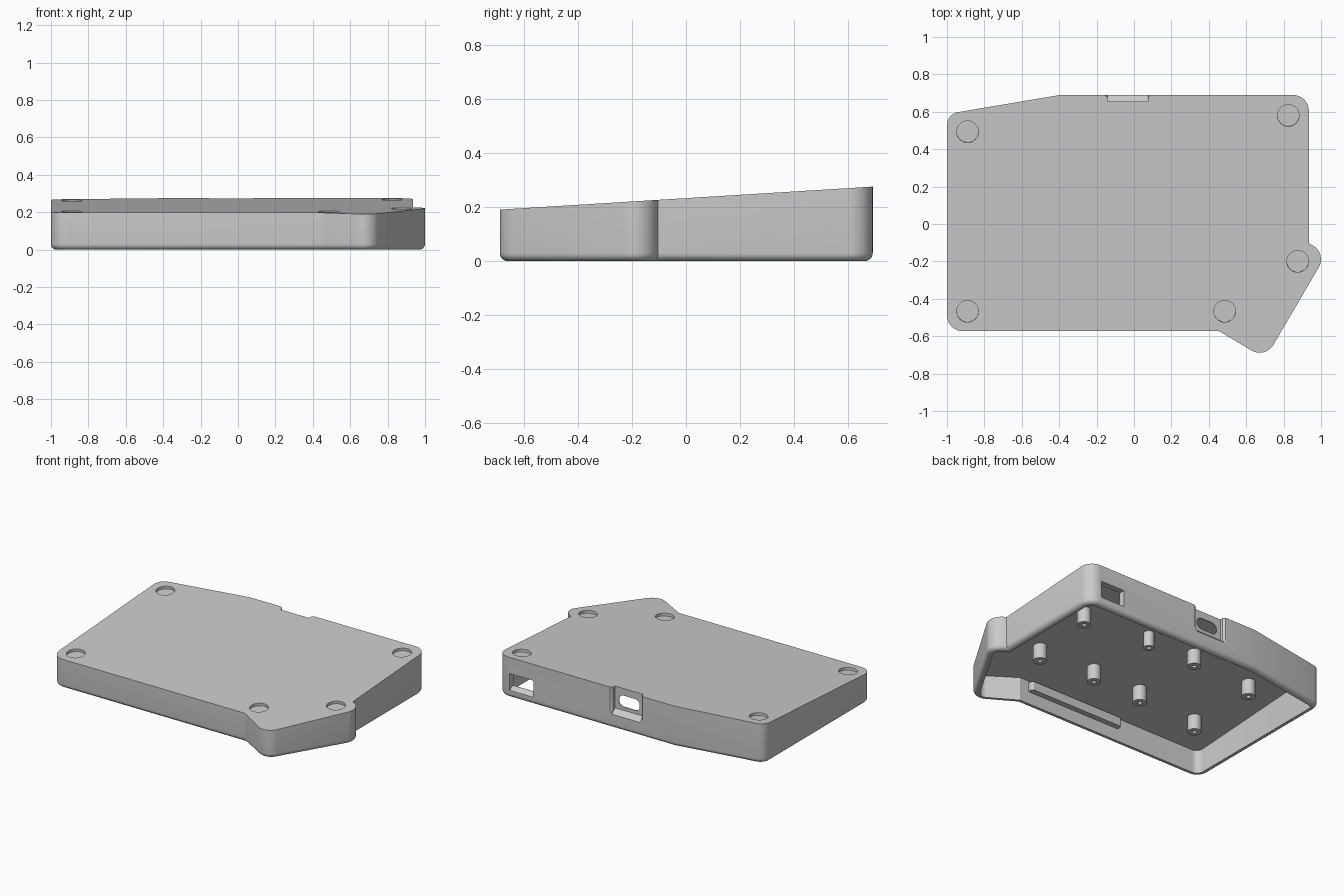
import bpy, bmesh, math
from mathutils import Vector, Matrix

SLOPE = 0.0616
TILT = math.atan(SLOPE)
WALL, ROUND, FLOOR = 0.04, 0.03, 0.04

cube = bpy.data.objects.get("Cube")
if cube:
    bpy.data.objects.remove(cube, do_unlink=True)

grey = bpy.data.materials.new("plain_grey")
grey.use_nodes = True
grey.diffuse_color = (0.6, 0.6, 0.6, 1)
grey.node_tree.nodes["Principled BSDF"].inputs["Base Color"].default_value = (0.6, 0.6, 0.6, 1)


def top_z(y):
    return 0.2325 + SLOPE * y


def finish(name, bm):
    bmesh.ops.recalc_face_normals(bm, faces=bm.faces)
    mesh = bpy.data.meshes.new(name)
    bm.to_mesh(mesh)
    bm.free()
    mesh.materials.append(grey)
    obj = bpy.data.objects.new(name, mesh)
    bpy.context.collection.objects.link(obj)
    return obj


def activate(obj):
    bpy.ops.object.select_all(action='DESELECT')
    obj.select_set(True)
    bpy.context.view_layer.objects.active = obj


def rounded(corners, inset=0.0, segs=8):
    """Counter-clockwise corners (x, y, radius), inset and filleted."""
    out = []
    n = len(corners)
    for i, (x, y, r) in enumerate(corners):
        p = Vector((x, y))
        e1 = (p - Vector(corners[i - 1][:2])).normalized()
        e2 = (Vector(corners[(i + 1) % n][:2]) - p).normalized()
        n1, n2 = Vector((-e1.y, e1.x)), Vector((-e2.y, e2.x))
        miter = (n1 + n2) / (1 + n1.dot(n2))
        p = p + miter * inset
        if r == 0:
            out.append(p)
            continue
        r = max(r - inset, 0.01)
        turn = math.atan2(n1.cross(n2), n1.dot(n2))
        for k in range(segs + 1):
            a = turn * k / segs
            out.append(p + miter * r - r * (Matrix.Rotation(a, 2) @ n1))
    return out


def loft(name, rings):
    bm = bmesh.new()
    loops = [[bm.verts.new(v) for v in ring] for ring in rings]
    for a, b in zip(loops, loops[1:]):
        for i in range(len(a)):
            j = (i + 1) % len(a)
            bm.faces.new((a[i], a[j], b[j], b[i]))
    bm.faces.new(loops[0])
    bm.faces.new(loops[-1])
    return finish(name, bm)


def cut(target, cutter):
    cutter.hide_render = True
    activate(target)
    mod = target.modifiers.new("cut", 'BOOLEAN')
    mod.operation = 'DIFFERENCE'
    mod.solver = 'EXACT'
    mod.object = cutter
    bpy.ops.object.modifier_apply(modifier=mod.name)
    bpy.data.objects.remove(cutter, do_unlink=True)


# Tray shell: sloped top plate, rounded lower rim, hollow underside
R = 0.085
outline = [(-1, -0.573, R), (0.455, -0.573, 0), (0.702, -0.72, R), (1.032, -0.157, R),
           (0.935, -0.103, 0), (0.935, 0.69, R), (-0.395, 0.69, 0), (-1, 0.588, 0.07)]
rings = [[(p.x, p.y, top_z(p.y)) for p in rounded(outline)]]
for k in range(7):
    a = math.pi / 2 * k / 6
    rings.append([(p.x, p.y, ROUND * (1 - math.sin(a)))
                  for p in rounded(outline, ROUND * (1 - math.cos(a)))])
inner = rounded(outline, WALL)
rings.append([(p.x, p.y, 0) for p in inner])
rings.append([(p.x, p.y, top_z(p.y) - FLOOR) for p in inner])
case = loft("case_shell", rings)

# Shallow round foot recesses in the top plate
for x, y in [(-0.89, 0.493), (0.825, 0.58), (0.875, -0.2), (0.485, -0.467), (-0.89, -0.467)]:
    bm = bmesh.new()
    bmesh.ops.create_cone(bm, cap_ends=True, segments=48, radius1=0.058, radius2=0.058, depth=0.036)
    foot = finish("foot_cutter", bm)
    foot.matrix_world = Matrix.Translation((x, y, top_z(y))) @ Matrix.Rotation(TILT, 4, 'X')
    bpy.context.view_layer.update()
    cut(case, foot)

# Cable notch in the back edge, with flared sides and a sloped sill
notch = [(-0.142, 0.656), (0.074, 0.656), (0.074, 0.675), (0.09, 0.692), (0.09, 0.75),
         (-0.158, 0.75), (-0.158, 0.692), (-0.142, 0.675)]
sill = [(x, max(y, 0.692), 0.095) for x, y in notch[2:-1]]
sill = [(-0.142, 0.69, 0.095), (0.074, 0.69, 0.095)] + sill + [(-0.142, 0.691, 0.095)]
cut(case, loft("notch_cutter", [sill] + [[(x, y, z) for x, y in notch] for z in (0.125, 0.4)]))

# Rounded connector slot through the notch wall
slot = rounded([(x, z, 0.035) for x, z in
                [(-0.112, 0.148), (0.045, 0.148), (0.045, 0.225), (-0.112, 0.225)]])
cut(case, loft("slot_cutter", [[(p.x, y, p.y) for p in slot] for y in (0.6, 0.7)]))

# Rectangular jack opening with a sloped sill
jack = [(0.58, 0.07), (0.66, 0.07), (0.675, 0.062), (0.7, 0.045), (0.7, 0.165), (0.58, 0.165)]
cut(case, loft("jack_cutter", [[(x, y, z) for y, z in jack] for x in (0.66, 0.84)]))

activate(case)
bpy.ops.object.shade_smooth_by_angle(angle=math.radians(28))

# Screw posts under the plate, each with a blind hole
posts = [(0.64, 0.285), (0.15, 0.32), (-0.21, 0.325), (-0.7, 0.26),
         (0.595, -0.19), (0.175, -0.175), (-0.205, -0.19), (-0.69, -0.245)]
for i, (x, y) in enumerate(posts):
    radius = 0.034 if i == 1 else 0.043
    tip = 0.09 + SLOPE * y
    root = top_z(y) - FLOOR + 0.01
    profile = [(radius, root), (radius, tip), (0.014, tip), (0.014, tip + 0.07)]
    circle = [(math.cos(math.tau * k / 32), math.sin(math.tau * k / 32)) for k in range(32)]
    post = loft("screw_post_%d" % (i + 1),
                [[(x + r * c, y + r * s, z) for c, s in circle] for r, z in profile])
    activate(post)
    bpy.ops.object.shade_smooth_by_angle(angle=math.radians(30))

# Long support rib inside the front wall
rib = rounded([(-0.315, -0.54, 0), (0.4, -0.54, 0), (0.4, -0.495, 0.015), (-0.315, -0.495, 0.015)])
loft("front_rib", [[(p.x, p.y, z) for p in rib] for z in (0.085, 0.145)])
